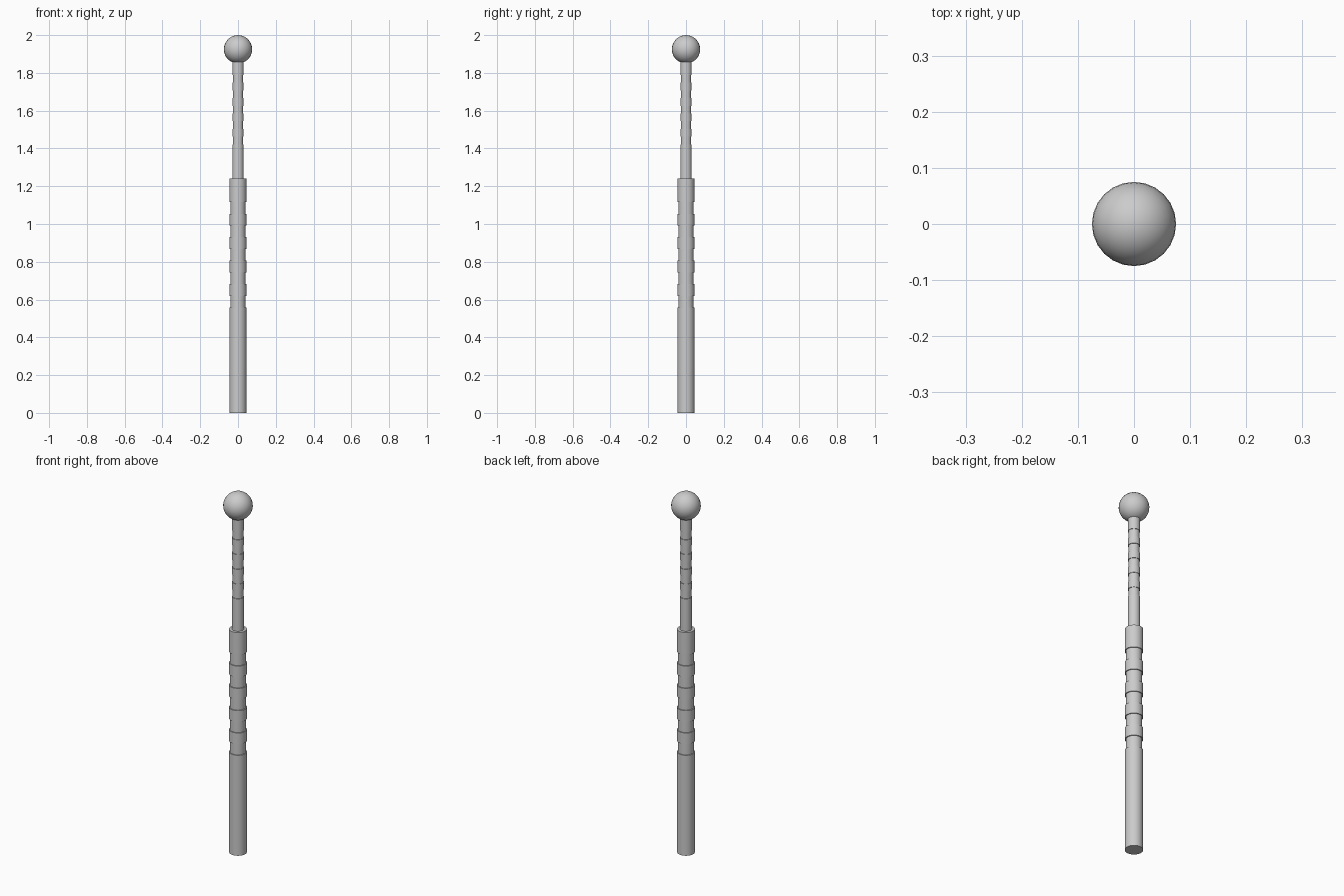
import bpy, bmesh, math

if "Cube" in bpy.data.objects:
    bpy.data.objects.remove(bpy.data.objects["Cube"])

SIDES = 32


def lathe(name, profile):
    """Spin an (r, z) profile around z and close both ends."""
    bm = bmesh.new()
    rings = []
    for r, z in profile:
        rings.append([bm.verts.new((r * math.cos(2 * math.pi * i / SIDES),
                                    r * math.sin(2 * math.pi * i / SIDES), z))
                      for i in range(SIDES)])
    for a, b in zip(rings, rings[1:]):
        for i in range(SIDES):
            j = (i + 1) % SIDES
            bm.faces.new((a[i], a[j], b[j], b[i]))
    bm.faces.new(rings[0][::-1])
    bm.faces.new(rings[-1])
    mesh = bpy.data.meshes.new(name)
    bm.to_mesh(mesh)
    bm.free()
    obj = bpy.data.objects.new(name, mesh)
    bpy.context.collection.objects.link(obj)
    smooth(obj)


def smooth(obj):
    bpy.ops.object.select_all(action='DESELECT')
    obj.select_set(True)
    bpy.context.view_layer.objects.active = obj
    bpy.ops.object.shade_smooth_by_angle(angle=math.radians(35))


def grooved(bottom, top, radius, inner, first, width, pitch, count=5):
    """Straight bar profile with evenly spaced square grooves."""
    pts = [(radius, bottom)]
    for i in range(count):
        z = first + i * pitch
        pts += [(radius, z), (inner, z), (inner, z + width), (radius, z + width)]
    return pts + [(radius, top)]


# thick grip and thinner shaft, both with ring grooves
lathe("grip", grooved(0, 1.24, 0.045, 0.040, 0.558, 0.062, 0.124))
lathe("shaft", grooved(1.22, 1.88, 0.030, 0.027, 1.42, 0.042, 0.082))

# ball tip
bpy.ops.mesh.primitive_uv_sphere_add(segments=24, ring_count=16, radius=0.075,
                                     location=(0, 0, 1.925))
ball = bpy.context.object
ball.name = "ball_tip"
smooth(ball)
